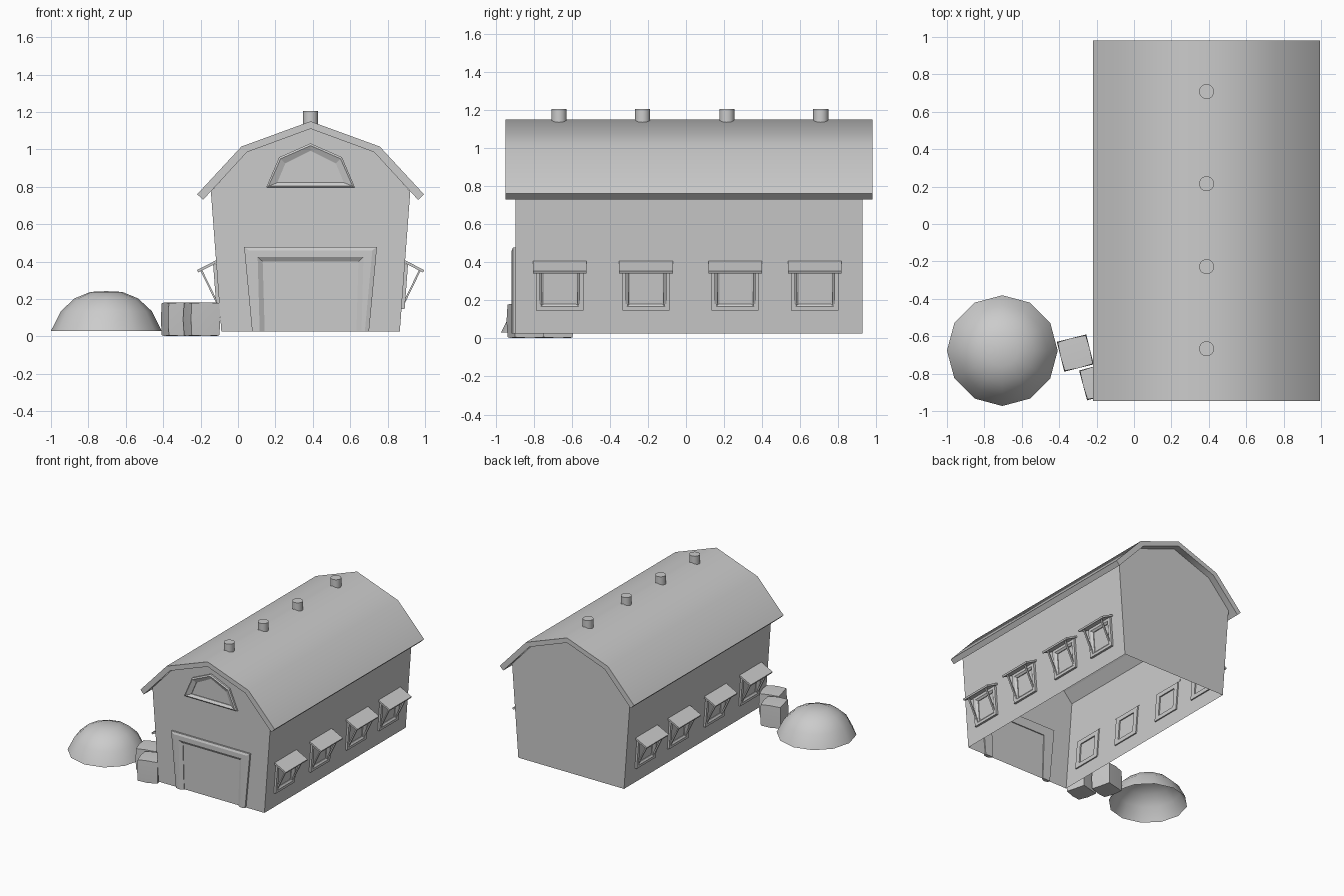
import bpy, bmesh, math
from mathutils import Matrix, Vector

if "Cube" in bpy.data.objects:
    bpy.data.objects.remove(bpy.data.objects["Cube"])

CX = 0.388  # barn centre line; barn parts are built around local x = 0


def finish(name, bm, x=0.0, mirror=False, smooth=None):
    bmesh.ops.recalc_face_normals(bm, faces=bm.faces)
    me = bpy.data.meshes.new(name)
    bm.to_mesh(me)
    bm.free()
    ob = bpy.data.objects.new(name, me)
    ob.location.x = x
    bpy.context.collection.objects.link(ob)
    if mirror:
        ob.modifiers.new("mirror", 'MIRROR')
    if smooth:
        bpy.ops.object.select_all(action='DESELECT')
        ob.select_set(True)
        bpy.context.view_layer.objects.active = ob
        bpy.ops.object.shade_smooth_by_angle(angle=math.radians(smooth))
    return ob


def add_prism(bm, pts, y0, y1):
    """Extrude an x-z outline along y."""
    a = [bm.verts.new((x, y0, z)) for x, z in pts]
    b = [bm.verts.new((x, y1, z)) for x, z in pts]
    bm.faces.new(a)
    bm.faces.new(b[::-1])
    n = len(pts)
    for i in range(n):
        j = (i + 1) % n
        bm.faces.new((a[i], a[j], b[j], b[i]))


def add_frame(bm, loops, place, closed=True):
    """Skin a moulding through (outline, depth) loops."""
    rows = [[bm.verts.new(place(u, v, w)) for u, v in pts] for pts, w in loops]
    m, n = len(rows), len(rows[0])
    for k in range(m):
        r, s = rows[k], rows[(k + 1) % m]
        for i in range(n if closed else n - 1):
            j = (i + 1) % n
            bm.faces.new((r[i], r[j], s[j], s[i]))
    if not closed:
        bm.faces.new([r[0] for r in rows])
        bm.faces.new([r[-1] for r in rows])


def sym(half):
    """Mirror a right-hand half outline that runs up to the centre line."""
    return half + [(-x, z) for x, z in reversed(half) if x > 0]


# Barn walls, open underneath
bm = bmesh.new()
add_prism(bm, sym([(0.477, 0.025), (0.533, 0.775), (0.34, 0.986), (0, 1.113)]), -0.895, 0.926)
bmesh.ops.recalc_face_normals(bm, faces=bm.faces)
bmesh.ops.delete(bm, geom=[f for f in bm.faces if f.normal.z < -0.9], context='FACES')
finish("barn_walls", bm, CX)

# Gambrel roof shell
bm = bmesh.new()
outer = sym([(0.606, 0.76), (0.37, 1.015), (0, 1.15)])
inner = sym([(0.575, 0.73), (0.34, 0.985), (0, 1.11)])
add_prism(bm, outer + inner[::-1], -0.947, 0.98)
finish("roof", bm, CX, smooth=50)

# Ridge vents
for y in (-0.667, -0.228, 0.215, 0.708):
    bm = bmesh.new()
    bmesh.ops.create_cone(bm, cap_ends=True, segments=20, radius1=0.04, radius2=0.04,
                          depth=0.085, matrix=Matrix.Translation((0, y, 1.1625)))
    finish("ridge_vent", bm, CX, smooth=40)


# Barn door surround and gable window, on the front wall
def front(u, v, w):
    return (u, -0.895 - w, v)


def door(bottom, top, z):
    return [(bottom, 0.025), (top, z), (-top, z), (-bottom, 0.025)]


bm = bmesh.new()
add_frame(bm, [(door(0.312, 0.355, 0.477), -0.008), (door(0.312, 0.355, 0.477), 0.014),
               (door(0.29, 0.33, 0.46), 0.021), (door(0.272, 0.283, 0.425), 0.021),
               (door(0.245, 0.256, 0.4), 0.005), (door(0.245, 0.256, 0.4), -0.008)],
          front, closed=False)
finish("door_frame", bm, CX)

g0 = sym([(0.238, 0.795), (0.168, 0.958), (0, 1.032)])
g1 = sym([(0.225, 0.803), (0.16, 0.95), (0, 1.02)])
g2 = sym([(0.178, 0.822), (0.135, 0.925), (0, 0.993)])
bm = bmesh.new()
add_frame(bm, [(g0, -0.008), (g0, 0.014), (g1, 0.02), (g2, 0.006), (g2, -0.008)], front)
finish("gable_window_frame", bm, CX)


# Side windows with propped awnings, mirrored to both walls
def wall_x(z):
    return 0.477 + 0.0747 * (z - 0.025)


def rect(h, z0, z1):
    return [(-h, z0), (h, z0), (h, z1), (-h, z1)]


for yc in (-0.663, -0.21, 0.258, 0.676):
    bm = bmesh.new()
    o, i, p = rect(0.124, 0.147, 0.385), rect(0.1, 0.168, 0.362), rect(0.083, 0.182, 0.348)
    add_frame(bm, [(o, -0.01), (o, 0.017), (i, 0.017), (p, 0.006), (p, -0.01)],
              lambda u, v, w: (wall_x(v) + w, yc + u, v))
    finish("side_window_frame", bm, CX, mirror=True)
    bm = bmesh.new()
    add_prism(bm, [(0.503, 0.408), (0.607, 0.355), (0.601, 0.342), (0.503, 0.392)],
              yc - 0.141, yc + 0.141)
    finish("window_awning", bm, CX, mirror=True)
    bm = bmesh.new()
    for s in (-0.1, 0.1):
        add_prism(bm, [(0.589, 0.352), (0.578, 0.352), (0.487, 0.165), (0.498, 0.165)],
                  yc + s - 0.007, yc + s + 0.007)
    finish("awning_props", bm, CX, mirror=True)

# Hay mound: low twelve-sided dome, open underneath
bm = bmesh.new()
rows = []
for r, z in ((0.296, 0.03), (0.243, 0.135), (0.17, 0.203), (0.085, 0.238)):
    rows.append([bm.verts.new((-0.704 + r * math.cos(a * math.pi / 6),
                               -0.677 + r * math.sin(a * math.pi / 6), z)) for a in range(12)])
for lo, hi in zip(rows, rows[1:]):
    for k in range(12):
        j = (k + 1) % 12
        bm.faces.new((lo[k], lo[j], hi[j], hi[k]))
tip = bm.verts.new((-0.704, -0.677, 0.242))
for k in range(12):
    bm.faces.new((rows[-1][k], rows[-1][(k + 1) % 12], tip))
finish("hay_mound", bm, smooth=60)

# Two bulging hay bales
for x, y, turn in ((-0.314, -0.69, 14), (-0.194, -0.842, 15)):
    bm = bmesh.new()
    bmesh.ops.create_cube(bm, size=1)
    bmesh.ops.subdivide_edges(bm, edges=bm.edges[:], cuts=1, use_grid_fill=True)
    for v in bm.verts:
        if sum(abs(c) > 0.4 for c in v.co) == 3:
            v.co *= 0.95
    m = (Matrix.Translation((x, y, 0.092)) @ Matrix.Rotation(math.radians(turn), 4, 'Z')
         @ Matrix.Diagonal((0.162, 0.165, 0.18, 1)))
    bmesh.ops.transform(bm, matrix=m, verts=bm.verts)
    finish("hay_bale", bm, smooth=30)
